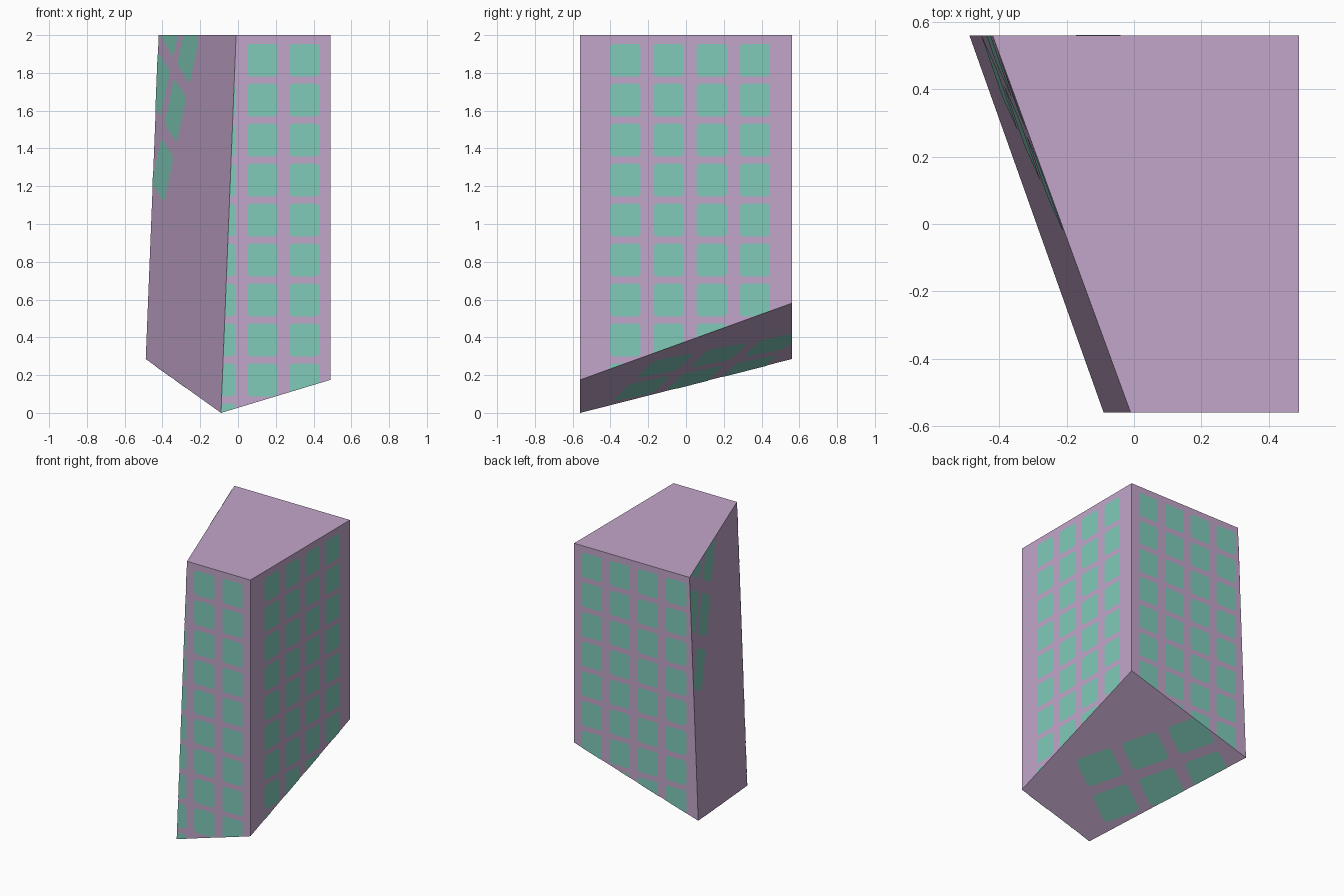
import bpy, bmesh, math
from mathutils import Vector

if "Cube" in bpy.data.objects:
    bpy.data.objects.remove(bpy.data.objects["Cube"])


def material(name, rgb):
    m = bpy.data.materials.new(name)
    m.diffuse_color = (*rgb, 1)
    m.use_nodes = True
    m.node_tree.nodes["Principled BSDF"].inputs["Base Color"].default_value = m.diffuse_color
    return m


WALL = material("lilac_wall", (0.54, 0.38, 0.59))
GLASS = material("mint_glass", (0.214, 0.60, 0.49))

X, Y, TOP = 0.49, 0.56, 2.0      # right side, half depth, height


# The two slanted break planes
def left_x(y, z):
    return -0.01 - 0.04 * (TOP - z) - 0.366 * (y + Y)


def under_z(x, y):
    return 0.302 * (x + 0.09) + 0.362 * (y + Y)


def finish(bm, name, mat):
    me = bpy.data.meshes.new(name)
    bm.to_mesh(me)
    bm.free()
    me.materials.append(mat)
    ob = bpy.data.objects.new(name, me)
    bpy.context.collection.objects.link(ob)
    return ob


# Tower block: a cube whose corners are moved onto the break planes
bm = bmesh.new()
bmesh.ops.create_cube(bm, size=2)
for v in bm.verts:
    right, up = v.co.x > 0, v.co.z > 0
    y = math.copysign(Y, v.co.y)
    x, z = X, TOP
    for _ in range(20):
        z = TOP if up else under_z(x, y)
        x = X if right else left_x(y, z)
    v.co = (x, y, z)
bm.normal_update()
planes = [(f.calc_center_median(), f.normal.copy()) for f in bm.faces]
middle = sum((p for p, n in planes), Vector()) / 6
finish(bm, "tower_block", WALL)


def windows(name, panes):
    """Rounded panes (centre, half side a, half side b), trimmed to the block."""
    bm = bmesh.new()
    normal = None
    for c, a, b in panes:
        normal = a.cross(b).normalized()
        if normal.dot(c - middle) < 0:
            normal, a, b = -normal, b, a
        pts = []
        for k in range(4):
            sx, sy = ((1, 1), (-1, 1), (-1, -1), (1, -1))[k]
            for i in range(4):
                t = math.pi / 2 * (k + i / 3)
                r = 0.24
                pts.append(c + a * (sx * (1 - r) + r * math.cos(t))
                           + b * (sy * (1 - r) + r * math.sin(t)))
        bm.faces.new([bm.verts.new(p) for p in pts])
    for co, n in planes:
        if n.dot(normal) > 0.95:
            continue                      # the wall the panes lie on
        bmesh.ops.bisect_plane(bm, geom=bm.verts[:] + bm.edges[:] + bm.faces[:],
                               plane_co=co, plane_no=n, clear_outer=True)
    for v in bm.verts:
        v.co += normal * 0.002
    finish(bm, name, GLASS)


# Upright walls: regular rows and columns
rows = [1.867 - 0.2115 * i for i in range(10)]
cols_x = [0.35 - 0.222 * i for i in range(4)]
cols_y = [-0.322 + 0.229 * i for i in range(4)]
ux, uy, uz = Vector((0.08, 0, 0)), Vector((0, 0.081, 0)), Vector((0, 0, 0.087))
windows("front_windows", [(Vector((x, -Y, z)), ux, uz) for x in cols_x for z in rows])
windows("back_windows", [(Vector((x, Y, z)), -ux, uz) for x in cols_x for z in rows])
windows("right_windows", [(Vector((X, y, z)), uy, uz) for y in cols_y for z in rows])


# Broken left side: five tilted windows at the upper back
def on_left(y, z):
    return Vector((left_x(y, z), y, z))


def left_pane(i, j):
    y, z = 0.27 - 0.15 * i + 0.248 * j, 1.60 + 0.315 * i + 0.14 * j
    c = on_left(y, z)
    return (c, (on_left(y - 0.15, z + 0.315) - c) * 0.38,
            (on_left(y + 0.248, z + 0.14) - c) * 0.38)


windows("left_windows", [left_pane(i, j) for i, j in
                         ((-1, 0), (0, 0), (1, 0), (0, 1), (1, 1))])


# Broken underside: two rows of three tilted windows
def on_under(x, y):
    return Vector((x, y, under_z(x, y)))


def under_pane(i, j):
    x, y = 0.205 - 0.155 * i - 0.25 * j, -0.11 + 0.283 * i - 0.127 * j
    c = on_under(x, y)
    return (c, (on_under(x - 0.155, y + 0.283) - c) * 0.38,
            (on_under(x - 0.25, y - 0.127) - c) * 0.38)


windows("underside_windows", [under_pane(i, j) for i in range(3) for j in range(2)])
